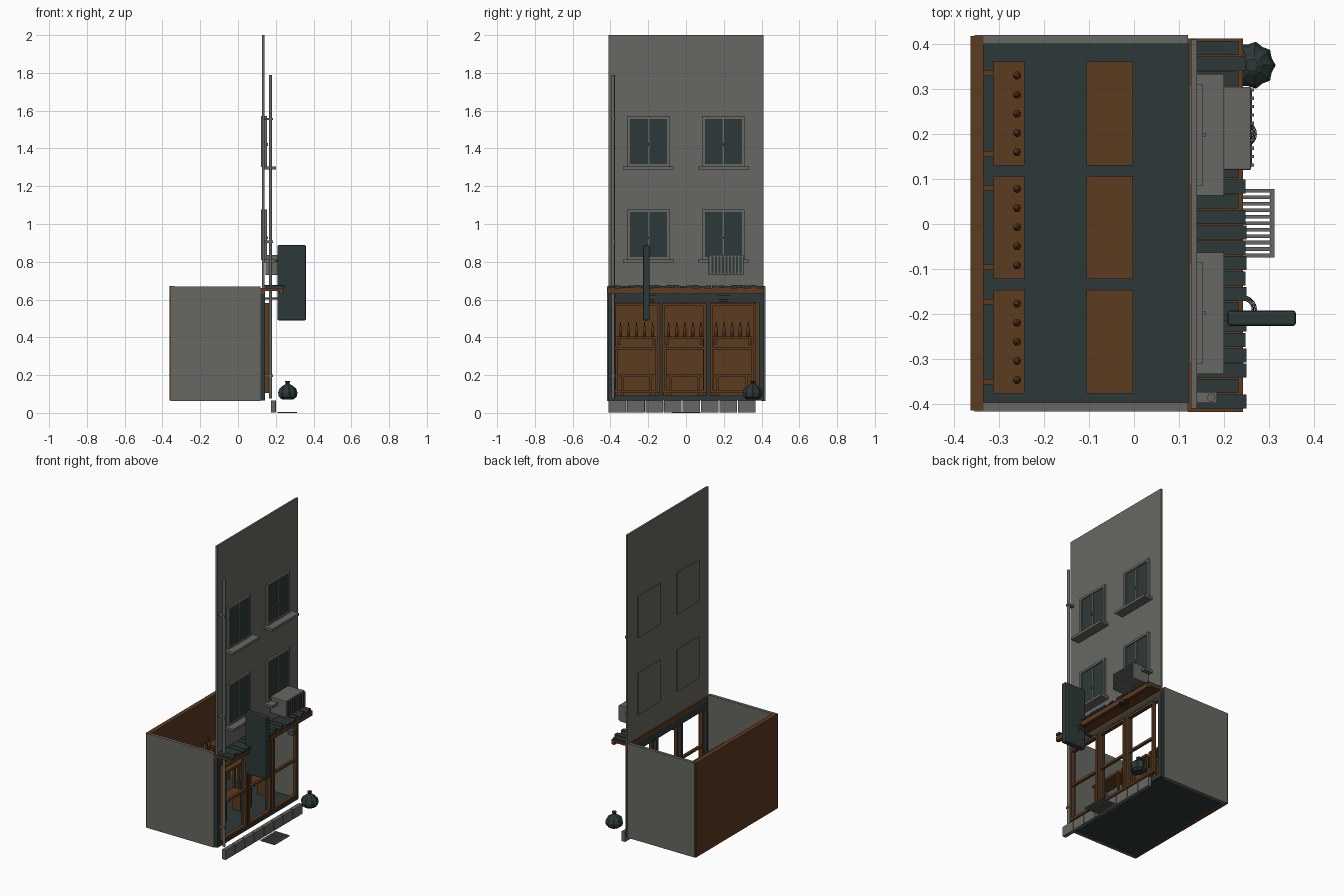
import bpy, bmesh, math, random
from mathutils import Matrix, Vector

if "Cube" in bpy.data.objects:
    bpy.data.objects.remove(bpy.data.objects["Cube"])

random.seed(4)


def material(name, rgb):
    m = bpy.data.materials.new(name)
    m.diffuse_color = (*rgb, 1)
    m.use_nodes = True
    m.node_tree.nodes["Principled BSDF"].inputs["Base Color"].default_value = m.diffuse_color
    return m


GREY = material("warm_grey", (0.135, 0.135, 0.122))
BROWN = material("wood_brown", (0.108, 0.043, 0.014))
TEAL = material("dark_teal", (0.027, 0.040, 0.040))


def finish(name, bm, mat, smooth=False):
    me = bpy.data.meshes.new(name)
    bm.normal_update()
    bm.to_mesh(me)
    bm.free()
    me.materials.append(mat)
    ob = bpy.data.objects.new(name, me)
    bpy.context.collection.objects.link(ob)
    if smooth:
        for p in me.polygons:
            p.use_smooth = True
    return ob


def boxes(name, mat, items, bevel=0):
    """One object from boxes given as (x0, x1, y0, y1, z0, z1)."""
    bm = bmesh.new()
    for x0, x1, y0, y1, z0, z1 in items:
        mtx = Matrix.Translation(((x0 + x1) / 2, (y0 + y1) / 2, (z0 + z1) / 2))
        bmesh.ops.create_cube(bm, size=1, matrix=mtx @ Matrix.Diagonal((x1 - x0, y1 - y0, z1 - z0, 1)))
    ob = finish(name, bm, mat)
    if bevel:
        mod = ob.modifiers.new("bevel", 'BEVEL')
        mod.width = bevel
        mod.segments = 2
    return ob


def frame(x0, x1, y0, y1, z0, z1, w):
    """Four bars around a rectangular opening facing x."""
    return [(x0, x1, y0, y0 + w, z0, z1), (x0, x1, y1 - w, y1, z0, z1),
            (x0, x1, y0 + w, y1 - w, z0, z0 + w), (x0, x1, y0 + w, y1 - w, z1 - w, z1)]


def lathe(name, mat, profile, centres, n=12, ruffle=0, smooth=True):
    """Revolve (radius, z) points around each centre."""
    bm = bmesh.new()
    for c in centres:
        rings = []
        for r, z in profile:
            rings.append([bm.verts.new(Vector(c) + Vector((
                r * (1 + ruffle * (-1) ** i) * math.cos(math.tau * i / n),
                r * (1 + ruffle * (-1) ** i) * math.sin(math.tau * i / n), z))) for i in range(n)])
        for a, b in zip(rings, rings[1:]):
            for i in range(n):
                j = (i + 1) % n
                bm.faces.new((a[i], a[j], b[j], b[i]))
        bm.faces.new(rings[0][::-1])
        bm.faces.new(rings[-1])
    return finish(name, bm, mat, smooth)


# Ground floor room
boxes("floor", TEAL, [(-0.355, 0.12, -0.41, 0.412, 0.065, 0.075)])
boxes("back_wall", BROWN, [(-0.363, -0.335, -0.415, 0.418, 0.065, 0.671)])
boxes("side_walls", GREY, [(-0.355, 0.12, -0.417, -0.397, 0.064, 0.67),
                           (-0.355, 0.12, 0.40, 0.42, 0.064, 0.67)])

# Shopfront
boxes("shopfront_frame", TEAL, frame(0.12, 0.142, -0.412, 0.412, 0.066, 0.632, 0.026)
      + [(0.121, 0.141, -0.386, 0.386, 0.585, 0.61)]
      + [(0.12, 0.142, y - 0.011, y + 0.011, 0.09, 0.61) for y in (-0.132, 0.117)])
door_bars = []
for y0, y1 in ((-0.385, -0.138), (-0.127, 0.108), (0.126, 0.37)):
    door_bars += frame(0.142, 0.165, y0, y1, 0.105, 0.583, 0.015)
    door_bars.append((0.145, 0.162, y0 + 0.015, y1 - 0.015, 0.335, 0.35))
boxes("door_frames", BROWN, door_bars)

# Furniture inside, one set per bay
bays = [(-0.377, -0.147), (-0.122, 0.107), (0.13, 0.361)]
tables, shelves, benches, bottles = [], [], [], []
for y0, y1 in bays:
    tables.append((-0.106, -0.002, y0, y1, 0.39, 0.405))
    tables += [(x, x + 0.014, y, y + 0.014, 0.075, 0.39)
               for x in (-0.1, -0.022) for y in (y0 + 0.004, y1 - 0.018)]
    shelves.append((-0.312, -0.243, y0, y1, 0.39, 0.405))
    shelves += [(-0.335, -0.25, y, y + 0.012, 0.36, 0.39) for y in (y0 + 0.02, y1 - 0.032)]
    benches.append((-0.09, -0.02, y0 + 0.025, y1 - 0.025, 0.19, 0.205))
    benches += [(-0.085, -0.025, y, y + 0.014, 0.075, 0.19) for y in (y0 + 0.032, y1 - 0.046)]
    bottles += [(-0.26, y0 + 0.03 + 0.0425 * i, 0.405) for i in range(5)]
boxes("tables", BROWN, tables)
boxes("shelves", BROWN, shelves)
boxes("benches", BROWN, benches)
lathe("bottles", BROWN, [(0.009, 0), (0.009, 0.04), (0.004, 0.058), (0.003, 0.075)], bottles, 10)

# Upper facade
boxes("upper_wall", GREY, [(0.127, 0.14, -0.41, 0.41, 0.655, 2.0)])
glass, trims, sills = [], [], []
for zb in (0.81, 1.303):
    for s in (-1, 1):
        yc = 0.198 * s
        glass.append((0.138, 0.146, yc - 0.1, yc + 0.1, zb + 0.012, zb + 0.255))
        trims += frame(0.14, 0.153, yc - 0.112, yc + 0.112, zb, zb + 0.268, 0.014)
        trims.append((0.14, 0.15, yc - 0.004, yc + 0.004, zb + 0.014, zb + 0.254))
        trims.append((0.15, 0.16, yc - 0.003, yc + 0.003, zb + 0.11, zb + 0.125))
        trims.append((0.122, 0.127, yc - 0.112, yc + 0.112, zb, zb + 0.268))
        sills.append((0.14, 0.2, yc - 0.135, yc + 0.135, zb - 0.014, zb + 0.002))
boxes("window_glass", TEAL, glass)
boxes("window_trim", GREY, trims)
boxes("window_sills", GREY, sills)

# Canopy with uneven boards
boxes("canopy_beam", BROWN, [(0.12, 0.235, -0.418, 0.412, 0.645, 0.66),
                             (0.22, 0.242, -0.418, 0.412, 0.63, 0.66),
                             (0.12, 0.142, -0.418, 0.412, 0.63, 0.66)])
pitch = 0.82 / 24
boxes("canopy_boards", TEAL, [
    (0.135, 0.25 - random.choice((0, 0.002, 0.018)), -0.41 + i * pitch, -0.413 + (i + 1) * pitch,
     0.66, 0.672 + random.uniform(0, 0.005)) for i in range(24)])

# Hanging sign and its bracket
boxes("hanging_sign", TEAL, [(0.208, 0.36, -0.227, -0.192, 0.49, 0.888)], 0.007)
boxes("sign_bracket", TEAL, [(0.14, 0.21, -0.215, -0.204, z, z + 0.01) for z in (0.6, 0.8)])

# Wire lamps below the canopy
for y in (-0.19, 0.2):
    for k in range(4):
        bpy.ops.curve.primitive_bezier_circle_add(radius=0.03 - 0.003 * k, location=(0.242, y, 0.622 - 0.011 * k))
        ring = bpy.context.object
        ring.name = "lamp_ring"
        ring.data.bevel_depth = 0.0012
        ring.data.bevel_resolution = 0
        ring.data.resolution_u = 5
        ring.data.materials.append(TEAL)

# Air conditioner with a barred grille
boxes("air_conditioner", GREY, [(0.145, 0.26, 0.12, 0.305, 0.73, 0.836)], 0.003)
boxes("air_grille_gaps", TEAL, [(0.259, 0.262, 0.127, 0.298, 0.738, 0.828)])
boxes("air_grille_bars", GREY, [(0.26, 0.267, 0.128 + 0.0185 * i, 0.135 + 0.0185 * i, 0.736, 0.83)
                                for i in range(10)])

# Downpipe and clamps
lathe("downpipe", GREY, [(0.009, 0.075), (0.009, 1.79)], [(0.172, -0.386, 0)], 12).data.set_sharp_from_angle(angle=0.6)
boxes("pipe_clamps", GREY, [(0.14, 0.184, -0.398, -0.374, z, z + 0.012) for z in (0.19, 0.9, 1.55)])

# Kerb stones and drain grate
boxes("kerb_stones", GREY, [(0.174, 0.2, -0.41 + 0.0978 * i, -0.316 + 0.0978 * i, 0.002, 0.066)
                            for i in range(8)], 0.002)
boxes("drain_grate", GREY, [(0.21, 0.22, -0.074, 0.078, 0, 0.006), (0.302, 0.312, -0.074, 0.078, 0, 0.006)]
      + [(0.22, 0.302, -0.074 + 0.0144 * i, -0.066 + 0.0144 * i, 0, 0.006) for i in range(11)])

# Tied sack
lathe("tied_sack", TEAL, [(0.03, 0.072), (0.046, 0.085), (0.05, 0.108), (0.042, 0.13), (0.022, 0.146),
                          (0.009, 0.153), (0.014, 0.17)], [(0.262, 0.353, 0)], 18, 0.06, False)
